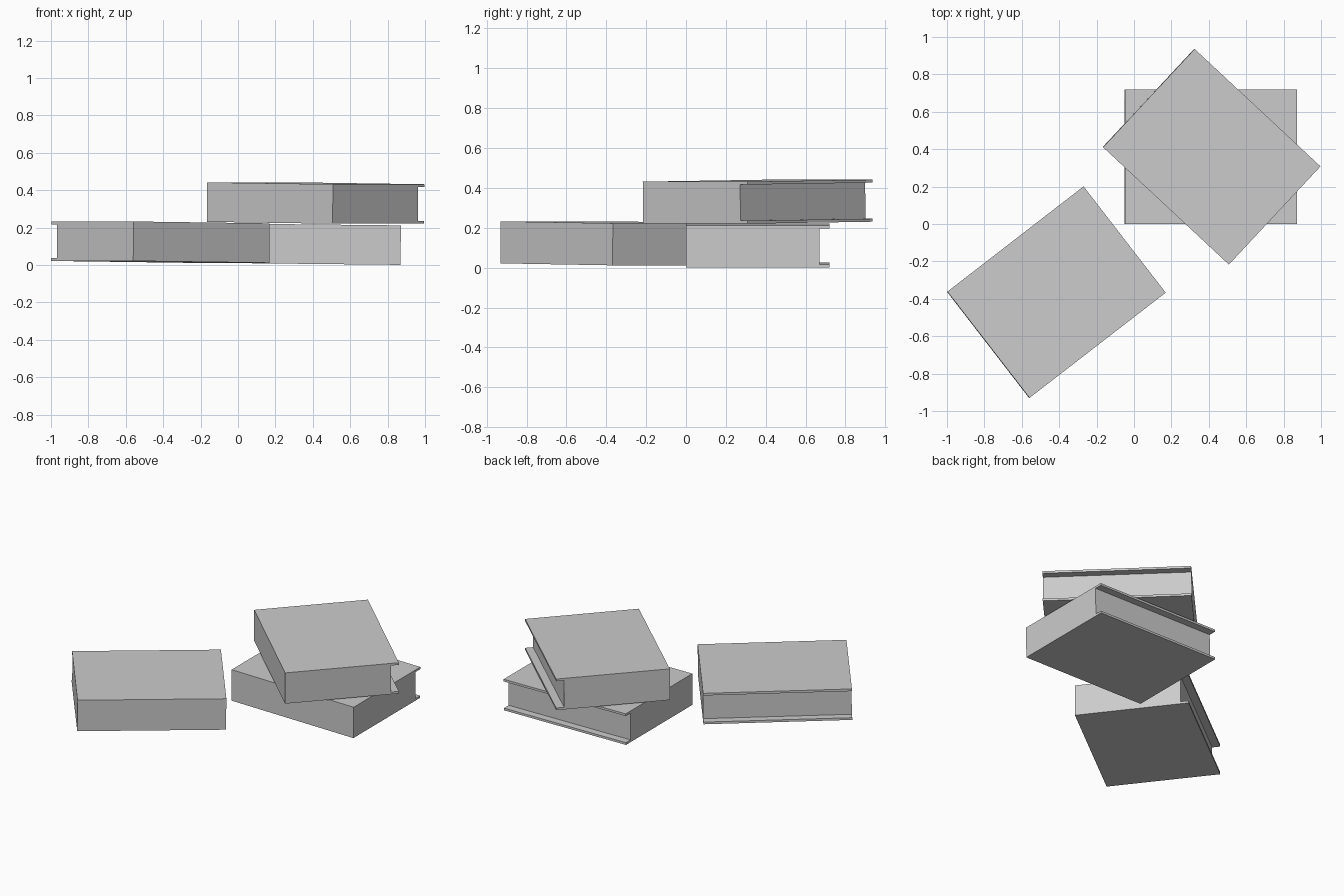
import bpy
import math

cube = bpy.data.objects.get("Cube")
if cube:
    bpy.data.objects.remove(cube, do_unlink=True)

grey = bpy.data.materials.new("plain_grey")
grey.use_nodes = True
colour = (0.6, 0.6, 0.6, 1)
grey.diffuse_color = colour
grey.node_tree.nodes["Principled BSDF"].inputs["Base Color"].default_value = colour

LENGTH, WIDTH, HEIGHT = 0.92, 0.718, 0.211
COVER, RECESS = 0.015, 0.05
TILT = math.atan2(0.01, LENGTH)


def make_book(name, centre, turn):
    """C-shaped section (spine, two covers, recessed pages) drawn along the book."""
    w, h = WIDTH / 2, HEIGHT / 2
    pages, inner = w - RECESS, h - COVER
    section = [(-w, -h), (w, -h), (w, -inner), (pages, -inner),
               (pages, inner), (w, inner), (w, h), (-w, h)]
    n = len(section)
    verts = [(x, y, z) for x in (-LENGTH / 2, LENGTH / 2) for y, z in section]
    faces = [(i, i + n, (i + 1) % n + n, (i + 1) % n) for i in range(n)]
    # End faces, split into spine block and the two cover lips
    for k, flip in ((0, False), (n, True)):
        for ring in ((0, 3, 4, 7), (0, 1, 2, 3), (4, 5, 6, 7)):
            ids = [i + k for i in ring]
            faces.append(ids[::-1] if flip else ids)
    mesh = bpy.data.meshes.new(name)
    mesh.from_pydata(verts, [], [f[::-1] for f in faces])
    mesh.update()
    mesh.materials.append(grey)
    book = bpy.data.objects.new(name, mesh)
    book.location = centre
    book.rotation_euler = (0, TILT, math.radians(turn))
    bpy.context.collection.objects.link(book)
    # Outward normals
    import bmesh
    bm = bmesh.new()
    bm.from_mesh(mesh)
    bmesh.ops.recalc_face_normals(bm, faces=bm.faces)
    bm.to_mesh(mesh)
    bm.free()


make_book("lower_stacked_book", (0.41, 0.36, 0.111), 0)
make_book("upper_stacked_book", (0.415, 0.36, 0.331), -43)
make_book("separate_book", (-0.415, -0.365, 0.122), 37.7)
